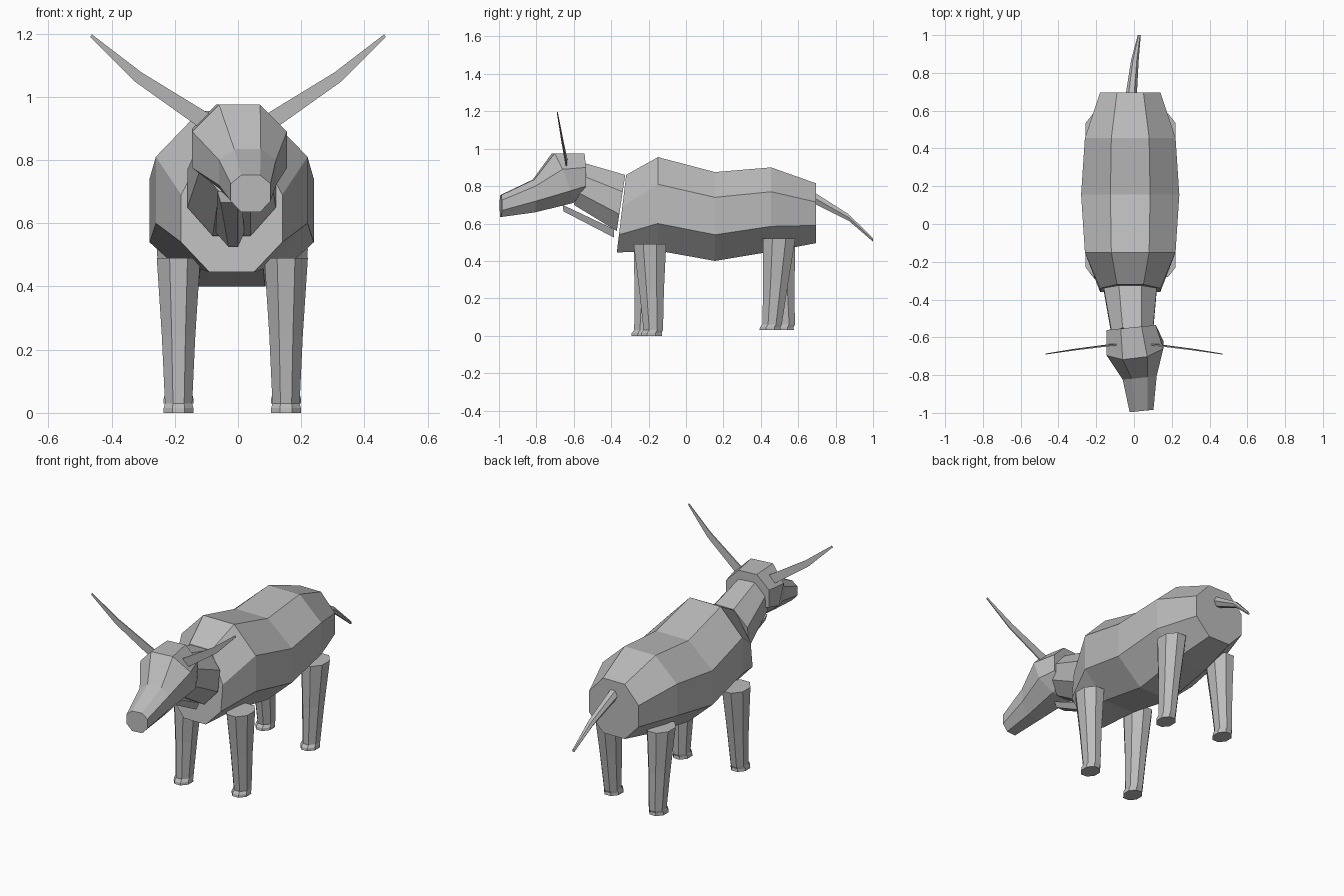
import bpy, bmesh, math
from mathutils import Vector

cube = bpy.data.objects.get("Cube")
if cube:
    bpy.data.objects.remove(cube, do_unlink=True)

hide = bpy.data.materials.new("grey hide")
hide.use_nodes = True
GREY = (0.5, 0.5, 0.5, 1)
hide.diffuse_color = GREY
hide.node_tree.nodes["Principled BSDF"].inputs["Base Color"].default_value = GREY


def loft(name, rings):
    """Skin matching rings of points and cap both ends."""
    bm = bmesh.new()
    loops = [[bm.verts.new(p) for p in ring] for ring in rings]
    n = len(loops[0])
    for a, b in zip(loops, loops[1:]):
        for i in range(n):
            j = (i + 1) % n
            bm.faces.new((a[i], a[j], b[j], b[i]))
    bm.faces.new(loops[0])
    bm.faces.new(loops[-1])
    bmesh.ops.recalc_face_normals(bm, faces=bm.faces)
    mesh = bpy.data.meshes.new(name)
    bm.to_mesh(mesh)
    bm.free()
    mesh.materials.append(hide)
    obj = bpy.data.objects.new(name, mesh)
    bpy.context.collection.objects.link(obj)
    return obj


def octagon(cx, half, flat, y_top, y_low, heights, yaw=0.0):
    """Upright eight-sided section: top, upper side, lower side, bottom heights."""
    top, upper, lower, bottom = heights
    outline = [(-flat, top), (flat, top), (half, upper), (half, lower),
               (flat, bottom), (-flat, bottom), (-half, lower), (-half, upper)]
    points = []
    for x, z in outline:
        t = (z - bottom) / (top - bottom)
        points.append(Vector((cx + x, y_low + (y_top - y_low) * t + x * yaw, z)))
    return points


# Barrel of the body
loft("body", [
    octagon(-0.02, 0.16, 0.07, -0.32, -0.37, (0.86, 0.69, 0.54, 0.445)),
    octagon(-0.02, 0.24, 0.10, -0.15, -0.15, (0.955, 0.81, 0.60, 0.455)),
    octagon(-0.02, 0.26, 0.105, 0.155, 0.155, (0.875, 0.74, 0.54, 0.40)),
    octagon(-0.02, 0.24, 0.10, 0.455, 0.455, (0.90, 0.77, 0.585, 0.45)),
    octagon(-0.02, 0.16, 0.07, 0.695, 0.695, (0.815, 0.715, 0.59, 0.495)),
])

# Neck
loft("neck", [
    octagon(-0.02, 0.14, 0.06, -0.325, -0.37, (0.86, 0.77, 0.65, 0.56)),
    octagon(-0.01, 0.11, 0.05, -0.55, -0.60, (0.925, 0.86, 0.77, 0.70)),
])

# Loose skin under the neck
loft("dewlap", [
    [(-0.065, -0.66, 0.70), (0.01, -0.66, 0.70), (0.0, -0.655, 0.665), (-0.055, -0.655, 0.665)],
    [(-0.07, -0.385, 0.57), (0.02, -0.385, 0.57), (0.0, -0.385, 0.525), (-0.03, -0.385, 0.525)],
])

# Head, turned slightly to its left
loft("head", [
    octagon(-0.015, 0.13, 0.055, -0.548, -0.548, (0.975, 0.90, 0.80, 0.775), 0.1),
    octagon(0.005, 0.15, 0.065, -0.71, -0.61, (0.975, 0.89, 0.775, 0.71), 0.12),
    octagon(0.03, 0.09, 0.042, -0.815, -0.81, (0.835, 0.80, 0.72, 0.66), 0.1),
    octagon(0.04, 0.063, 0.03, -0.99, -0.99, (0.752, 0.725, 0.67, 0.635), 0.1),
])


# Flat blade-like horns
def horn_section(side, x, y, z, width, thick):
    dx, dz = 0.57 * width, 0.82 * width
    return [(side * (x - dx), y - thick, z + dz), (side * (x + dx), y - thick, z - dz),
            (side * (x + dx), y + thick, z - dz), (side * (x - dx), y + thick, z + dz)]


for side, label in ((1, "left"), (-1, "right")):
    loft(label + "_horn", [
        horn_section(side, 0.10, -0.638, 0.92, 0.027, 0.004),
        horn_section(side, 0.315, -0.665, 1.062, 0.018, 0.003),
        horn_section(side, 0.465, -0.688, 1.193, 0.005, 0.002),
    ])


# Tail
def tail_section(x, y, z, width, height):
    return [(x + width * math.cos(k * math.pi / 3), y,
             z + height * math.sin(k * math.pi / 3)) for k in range(6)]


loft("tail", [
    tail_section(-0.015, 0.68, 0.74, 0.03, 0.035),
    tail_section(0.005, 0.87, 0.632, 0.02, 0.02),
    tail_section(0.028, 1.0, 0.512, 0.008, 0.01),
])


# Legs: tapered eight-sided columns with a flared hoof
def leg_section(x, y, z, width, depth):
    c = 0.41
    outline = [(-c, -1), (c, -1), (1, -c), (1, c), (c, 1), (-c, 1), (-1, c), (-1, -c)]
    return [(x + width * u, y + depth * v, z) for u, v in outline]


def leg(name, x, y_top, y_foot, top, ground):
    loft(name, [
        leg_section(x, y_top, top, 0.069, 0.087),
        leg_section(x, (y_top + y_foot) / 2, (top + ground) / 2, 0.053, 0.066),
        leg_section(x, y_foot, ground + 0.03, 0.043, 0.052),
        leg_section(x, y_foot - 0.01, ground + 0.015, 0.047, 0.055),
        leg_section(x, y_foot - 0.01, ground, 0.047, 0.057),
    ])


leg("left_front_leg", 0.152, -0.193, -0.175, 0.49, 0.0)
leg("right_front_leg", -0.188, -0.193, -0.225, 0.49, 0.0)
leg("left_hind_leg", 0.152, 0.498, 0.46, 0.52, 0.03)
leg("right_hind_leg", -0.188, 0.498, 0.53, 0.52, 0.03)
